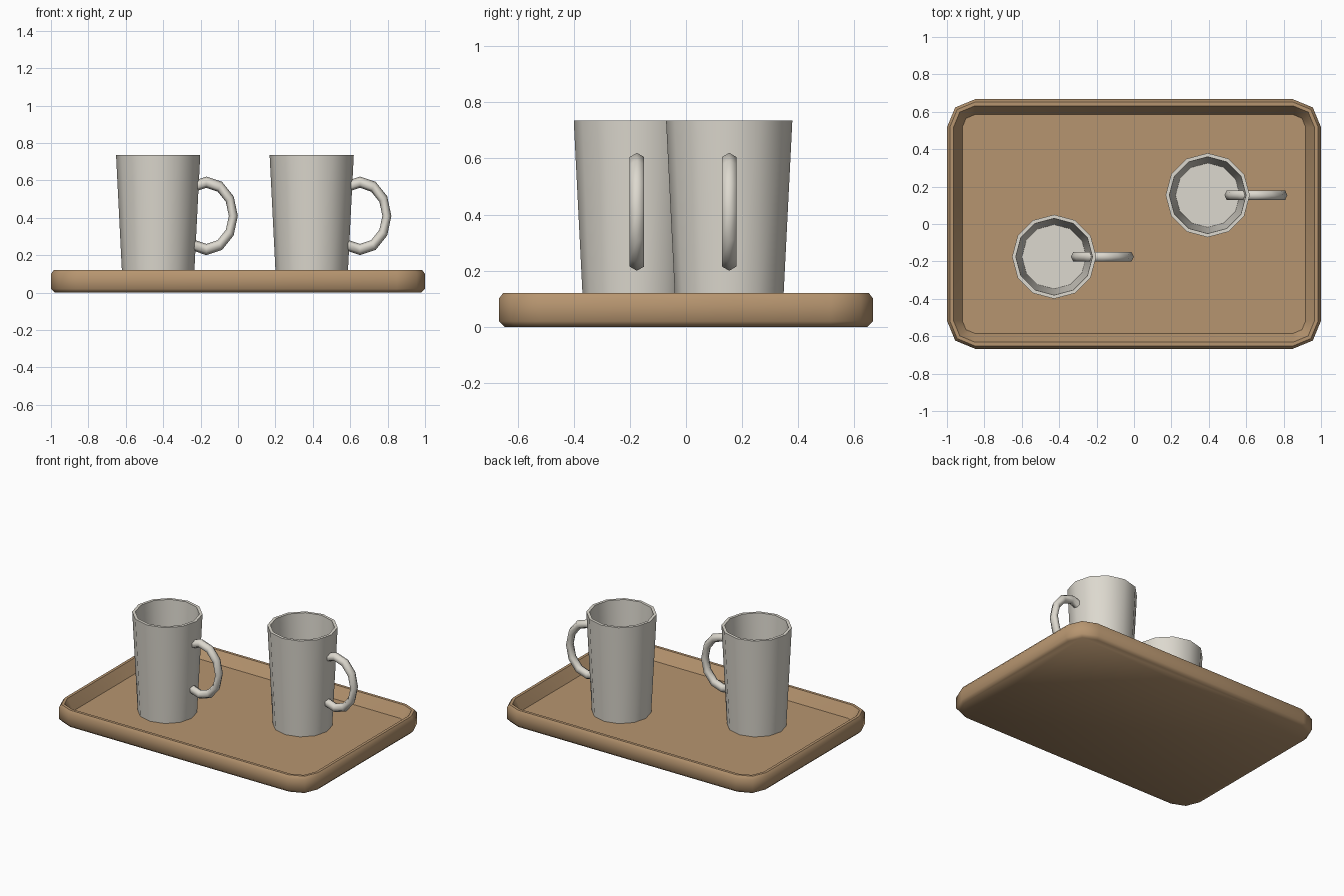
import bpy, bmesh
from math import sin, cos, pi, radians

if "Cube" in bpy.data.objects:
    bpy.data.objects.remove(bpy.data.objects["Cube"])


def material(name, color):
    m = bpy.data.materials.new(name)
    m.diffuse_color = color
    m.use_nodes = True
    m.node_tree.nodes["Principled BSDF"].inputs["Base Color"].default_value = m.diffuse_color
    return m


wood = material("wood", (0.47, 0.30, 0.16, 1))
ceramic = material("ceramic", (0.72, 0.69, 0.62, 1))


def skin(name, rings, mat, angle, loc=(0, 0, 0), closed=False):
    """Join rings of points with quads; cap the ends or close the loop."""
    bm = bmesh.new()
    vr = [[bm.verts.new(p) for p in r] for r in rings]
    n = len(vr[0])
    for a, b in zip(vr, vr[1:] + (vr[:1] if closed else [])):
        for i in range(n):
            j = (i + 1) % n
            bm.faces.new((a[i], a[j], b[j], b[i]))
    if not closed:
        bm.faces.new(vr[0])
        bm.faces.new(vr[-1])
    bmesh.ops.recalc_face_normals(bm, faces=bm.faces)
    me = bpy.data.meshes.new(name)
    bm.to_mesh(me)
    bm.free()
    me.materials.append(mat)
    ob = bpy.data.objects.new(name, me)
    ob.location = loc
    bpy.context.collection.objects.link(ob)
    bpy.ops.object.select_all(action='DESELECT')
    ob.select_set(True)
    bpy.context.view_layer.objects.active = ob
    bpy.ops.object.shade_smooth_by_angle(angle=radians(angle))
    return ob


def rounded_rect(inset, z, hx=1.0, hy=0.667, r=0.15):
    # Two-segment rounded corners, offset inwards
    pts = []
    for q, (sx, sy) in enumerate([(1, 1), (-1, 1), (-1, -1), (1, -1)]):
        for k in range(3):
            a = q * pi / 2 + k * pi / 4
            pts.append((sx * (hx - r) + (r - inset) * cos(a),
                        sy * (hy - r) + (r - inset) * sin(a), z))
    return pts


def circle(r, z, n=12):
    return [(r * cos(2 * pi * i / n), r * sin(2 * pi * i / n), z) for i in range(n)]


# Tray: underside, rounded outer wall, rim, sloped inner wall, floor
tray_profile = [(0.02, 0), (0, 0.02), (0, 0.10), (0.015, 0.12),
                (0.035, 0.12), (0.082, 0.045)]
skin("tray", [rounded_rect(*p) for p in tray_profile], wood, 50)

# Mugs: tapered hollow cups, each with an oval ring handle running into the wall
mug_profile = [(0.19, 0.04), (0.225, 0.735), (0.205, 0.735), (0.172, 0.075)]
handle_rings = []
for i in range(12):
    a = 2 * pi * i / 12
    ring = []
    for k in range(6):
        b = 2 * pi * k / 6
        d = 0.18 + 0.03 * cos(b)
        ring.append((0.8 * d * cos(a), 0.03 * sin(b), d * sin(a)))
    handle_rings.append(ring)

for side, x, y in (("left", -0.427, -0.175), ("right", 0.394, 0.154)):
    skin(side + "_mug", [circle(*p) for p in mug_profile], ceramic, 40, (x, y, 0))
    skin(side + "_mug_handle", handle_rings, ceramic, 80,
         (x + 0.258, y, 0.41), closed=True)
